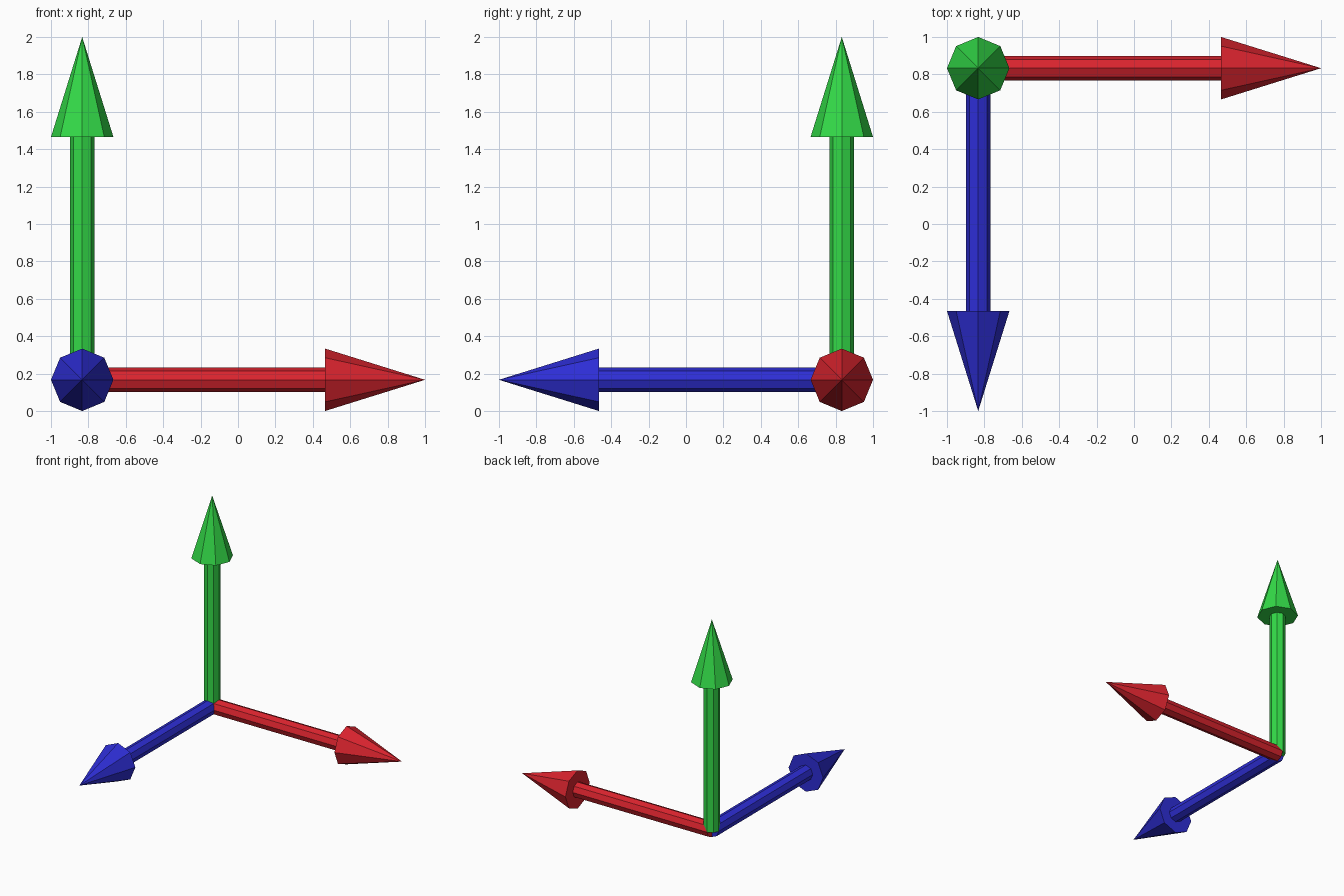
import bpy
import bmesh
from mathutils import Vector, Matrix

if "Cube" in bpy.data.objects:
    bpy.data.objects.remove(bpy.data.objects["Cube"])

ORIGIN = Vector((-0.833, 0.833, 0.167))
SIDES = 8
SHAFT_R, HEAD_R = 0.066, 0.167
HEAD_START, TIP = 1.298, 1.833


def material(name, color):
    m = bpy.data.materials.new(name)
    m.diffuse_color = (*color, 1.0)
    m.use_nodes = True
    m.node_tree.nodes["Principled BSDF"].inputs["Base Color"].default_value = m.diffuse_color
    return m


def tapered(name, direction, start, end, r1, r2, mat):
    """Eight-sided solid along an axis, with corners on the other two axes."""
    bm = bmesh.new()
    bmesh.ops.create_cone(bm, cap_ends=True, segments=SIDES,
                          radius1=r1, radius2=r2, depth=end - start)
    bmesh.ops.remove_doubles(bm, verts=bm.verts, dist=1e-5)
    turn = Vector((0, 0, 1)).rotation_difference(direction).to_matrix().to_4x4()
    place = Matrix.Translation(ORIGIN + direction * (start + end) / 2) @ turn
    bmesh.ops.transform(bm, matrix=place, verts=bm.verts)
    bmesh.ops.recalc_face_normals(bm, faces=bm.faces)
    mesh = bpy.data.meshes.new(name)
    bm.to_mesh(mesh)
    bm.free()
    mesh.materials.append(mat)
    bpy.context.collection.objects.link(bpy.data.objects.new(name, mesh))


# One shaft and one pointed head per axis
for label, direction, color in (
    ("red", Vector((1, 0, 0)), (0.70, 0.017, 0.027)),
    ("green", Vector((0, 0, 1)), (0.033, 0.70, 0.064)),
    ("blue", Vector((0, -1, 0)), (0.027, 0.027, 0.67)),
):
    mat = material(label, color)
    tapered(label + "_arrow_shaft", direction, 0.0, HEAD_START, SHAFT_R, SHAFT_R, mat)
    tapered(label + "_arrow_head", direction, HEAD_START, TIP, HEAD_R, 0.0, mat)
